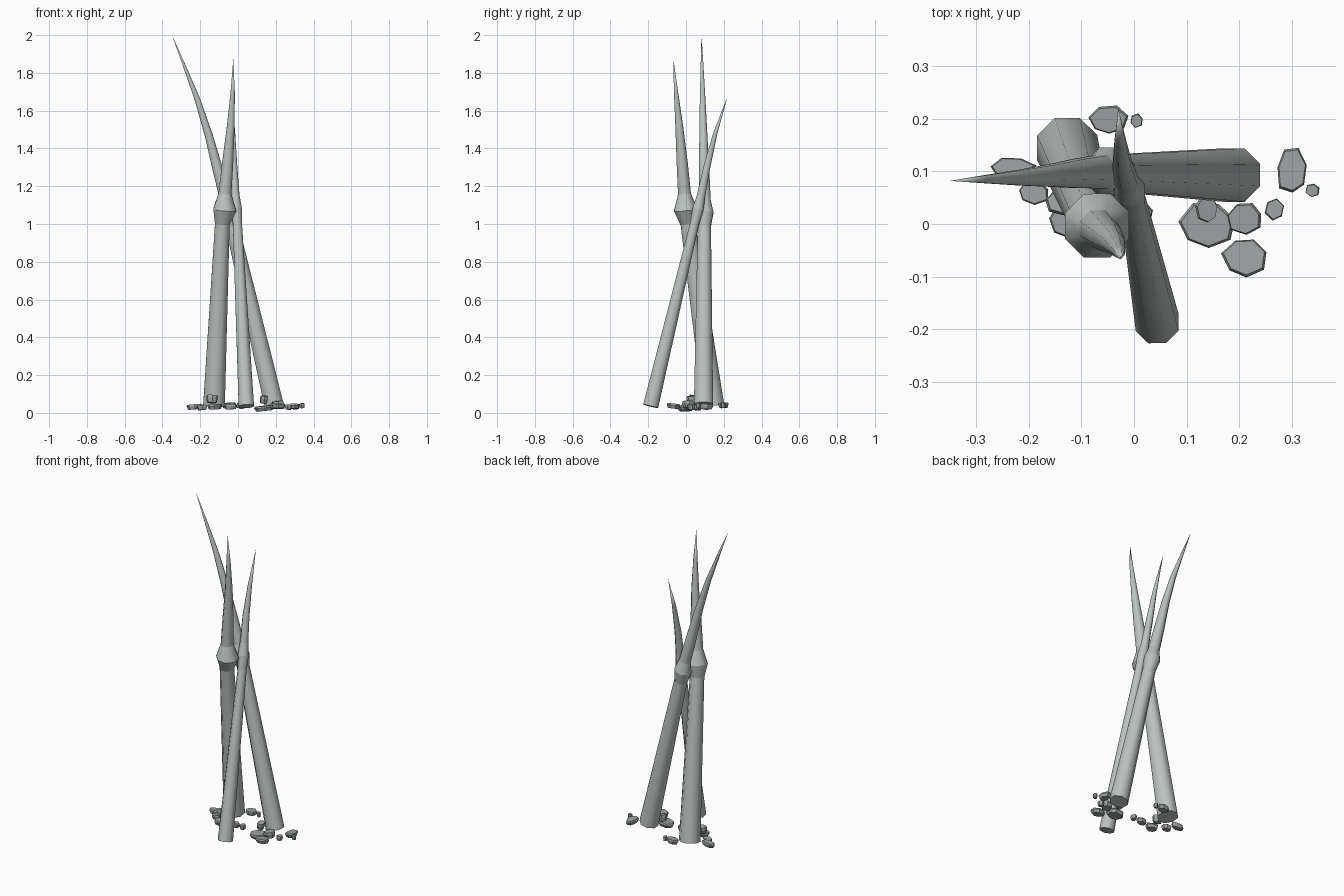
import bpy, bmesh, math, random
from mathutils import Vector, Euler

random.seed(7)
if "Cube" in bpy.data.objects:
    bpy.data.objects.remove(bpy.data.objects["Cube"])


def material(name, color):
    m = bpy.data.materials.new(name)
    m.use_nodes = True
    m.diffuse_color = color
    m.node_tree.nodes["Principled BSDF"].inputs["Base Color"].default_value = color
    return m


POLE = material("pale grey", (0.50, 0.54, 0.53, 1))
ROCK = material("stone grey", (0.34, 0.36, 0.36, 1))


def finish(bm, name, mat):
    bmesh.ops.recalc_face_normals(bm, faces=bm.faces)
    mesh = bpy.data.meshes.new(name)
    bm.to_mesh(mesh)
    bm.free()
    mesh.materials.append(mat)
    ob = bpy.data.objects.new(name, mesh)
    bpy.context.collection.objects.link(ob)
    return ob


def spike(name, stations, hard, sides=8):
    """Tapered tube through (x, y, z, radius) stations, with sharp edges round the hard rings."""
    bm = bmesh.new()
    pts = [Vector(s[:3]) for s in stations]
    rings = []
    for i, p in enumerate(pts):
        axis = (pts[min(i + 1, len(pts) - 1)] - pts[max(i - 1, 0)]).normalized()
        u = (Vector((1, 0, 0)) - axis * axis.x).normalized()
        v = axis.cross(u)
        r = stations[i][3]
        angles = [math.tau * (k + 0.5) / sides for k in range(sides)]
        if r == 0:
            rings.append([bm.verts.new(p)])
        else:
            rings.append([bm.verts.new(p + (u * math.cos(a) + v * math.sin(a)) * r) for a in angles])
    bm.faces.new(rings[0])
    for a, b in zip(rings, rings[1:]):
        for k in range(sides):
            n = (k + 1) % sides
            if len(b) == 1:
                f = bm.faces.new((a[k], a[n], b[0]))
            else:
                f = bm.faces.new((a[k], a[n], b[n], b[k]))
            f.smooth = True
    for i in hard:
        ring = rings[i]
        for k in range(sides):
            bm.edges.get((ring[k - 1], ring[k])).smooth = False
    return finish(bm, name, POLE)


# Three leaning poles: straight shaft, collar, then curved horn
spike("front_pole", [
    (0.044, -0.187, 0.035, 0.044), (-0.003, 0.045, 1.0, 0.026),
    (-0.009, 0.064, 1.08, 0.032), (-0.014, 0.080, 1.15, 0.024),
    (-0.022, 0.110, 1.30, 0.020), (-0.026, 0.155, 1.48, 0.012),
    (-0.03, 0.22, 1.675, 0)], (0, 1, 2, 3))
spike("back_right_pole", [
    (-0.127, 0.145, 0.04, 0.062), (-0.083, 0.010, 1.0, 0.042),
    (-0.070, -0.003, 1.075, 0.066), (-0.069, -0.008, 1.16, 0.037),
    (-0.055, -0.020, 1.32, 0.032), (-0.038, -0.036, 1.52, 0.022),
    (-0.028, -0.053, 1.70, 0.012), (-0.025, -0.067, 1.875, 0)], (0, 1, 2, 3))
spike("left_pole", [
    (0.190, 0.093, 0.045, 0.055), (-0.032, 0.097, 0.99, 0.038),
    (-0.048, 0.099, 1.06, 0.050), (-0.063, 0.099, 1.125, 0.034),
    (-0.105, 0.096, 1.28, 0.030), (-0.155, 0.092, 1.47, 0.023),
    (-0.215, 0.088, 1.66, 0.016), (-0.285, 0.085, 1.84, 0.008),
    (-0.35, 0.082, 2.0, 0)], (0, 1, 2, 3))


def chunk(name, x, y, z, rx, ry, thick, tilt=0.12):
    """Irregular flat stone, narrower underneath."""
    bm = bmesh.new()
    sides = 7 if rx > 0.02 else 6
    rot = Euler((random.uniform(-tilt, tilt), random.uniform(-tilt, tilt), 0)).to_matrix()
    jitter = [random.uniform(0.86, 1.08) for k in range(sides)]
    rings = []
    for h, s in ((-0.5, 0.8), (0.15, 1), (0.5, 0.9)):
        ring = []
        for k in range(sides):
            a = math.tau * (k + 0.3) / sides
            p = Vector((rx * math.cos(a), ry * math.sin(a), 0)) * s * jitter[k]
            ring.append(bm.verts.new(rot @ (p + Vector((0, 0, h * thick))) + Vector((x, y, z))))
        rings.append(ring)
    bm.faces.new(rings[0])
    bm.faces.new(rings[-1])
    for a, b in zip(rings, rings[1:]):
        for k in range(sides):
            bm.faces.new((a[k - 1], a[k], b[k], b[k - 1]))
    return finish(bm, name, ROCK)


# Broken stones round the feet
STONES = [
    (-0.23, 0.105, 0.032, 0.046, 0.024), (-0.19, 0.06, 0.028, 0.032, 0.024),
    (-0.125, 0.005, 0.032, 0.04, 0.036), (-0.048, 0.198, 0.04, 0.04, 0.03),
    (0.005, 0.197, 0.04, 0.013, 0.014), (0.30, 0.10, 0.034, 0.03, 0.046),
    (0.34, 0.065, 0.038, 0.014, 0.014), (0.267, 0.028, 0.03, 0.019, 0.021),
    (0.14, -0.003, 0.024, 0.054, 0.045), (0.212, -0.064, 0.036, 0.046, 0.042),
    (0.02, 0.02, 0.035, 0.018, 0.022), (-0.04, 0.02, 0.032, 0.035, 0.025),
]
for i, s in enumerate(STONES):
    chunk(f"stone_{i + 1}", *s, 0.026)
# Thicker stones lying on top of the others
chunk("top_stone_left", 0.213, 0.012, 0.045, 0.036, 0.032, 0.035, 0.3)
chunk("top_stone_middle", 0.138, 0.03, 0.07, 0.022, 0.028, 0.04, 0.4)
chunk("top_stone_right", -0.137, 0.04, 0.073, 0.036, 0.028, 0.04, 0.2)
